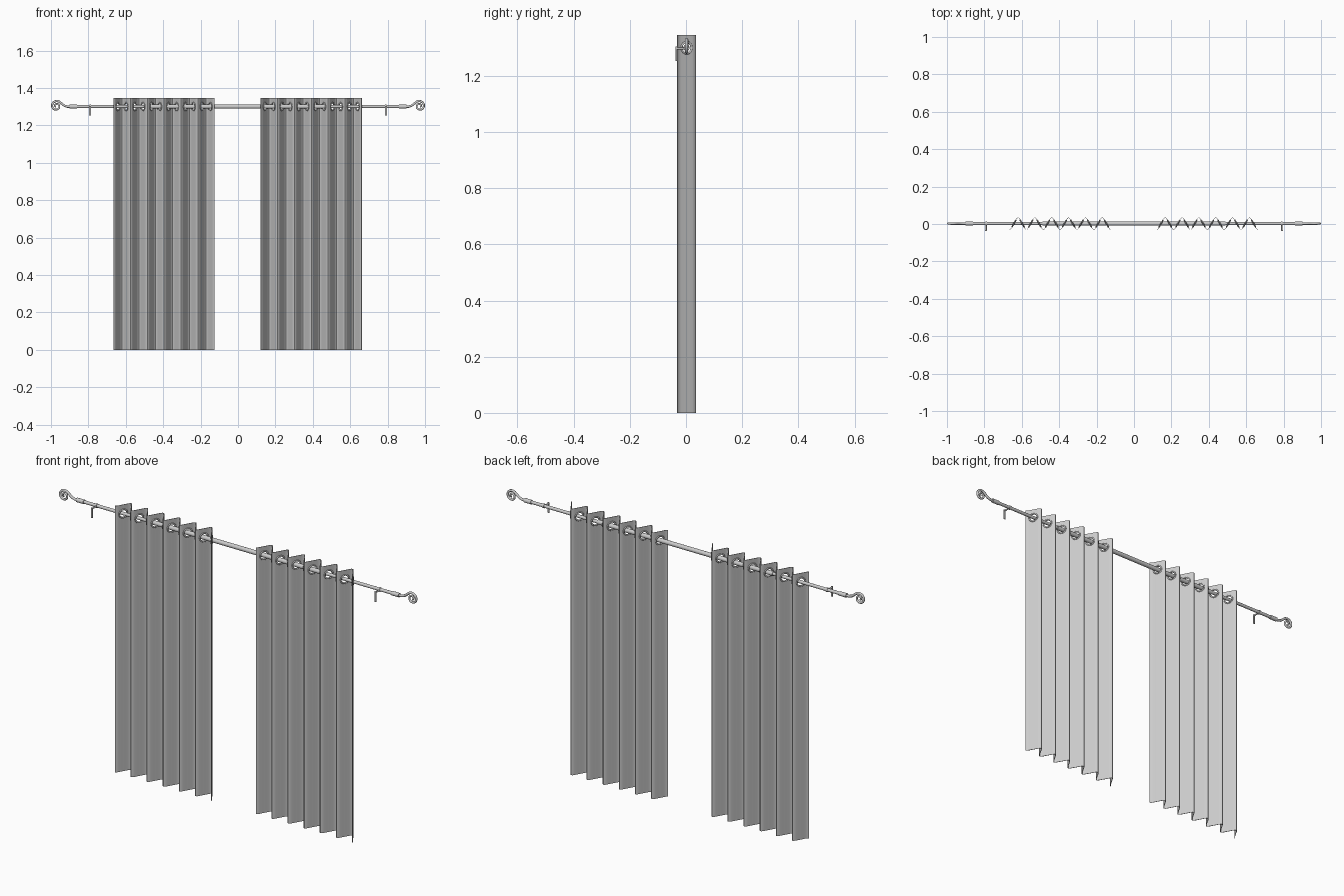
import bpy, bmesh, math
from mathutils import Vector, Matrix

if "Cube" in bpy.data.objects:
    bpy.data.objects.remove(bpy.data.objects["Cube"])

ROD_Y, ROD_Z = 0.002, 1.30
PERIOD, FOLDS, WIDTH, TOP = 0.09, 6, 0.54, 1.345
AMP, K = 0.0305, 0.06


def material(name, value):
    m = bpy.data.materials.new(name)
    m.diffuse_color = (value, value, value, 1)
    m.use_nodes = True
    m.node_tree.nodes["Principled BSDF"].inputs["Base Color"].default_value = m.diffuse_color
    return m


FABRIC = material("grey fabric", 0.6)
METAL = material("grey metal", 0.6)


def finish(ob, mat, angle=35):
    """Turn into a plain mesh, colour it and smooth it."""
    bpy.ops.object.select_all(action='DESELECT')
    ob.select_set(True)
    bpy.context.view_layer.objects.active = ob
    bpy.ops.object.convert(target='MESH')
    ob.data.materials.clear()
    ob.data.materials.append(mat)
    bpy.ops.object.shade_smooth_by_angle(angle=math.radians(angle))
    return ob


def new_object(name, bm):
    me = bpy.data.meshes.new(name)
    bmesh.ops.recalc_face_normals(bm, faces=bm.faces)
    bm.to_mesh(me)
    bm.free()
    ob = bpy.data.objects.new(name, me)
    bpy.context.collection.objects.link(ob)
    return ob


def bar(bm, centre, axis, radius, length, sides=20):
    """Add a capped cylinder along an axis."""
    rot = Vector((0, 0, 1)).rotation_difference(Vector(axis)).to_matrix().to_4x4()
    bmesh.ops.create_cone(bm, cap_ends=True, segments=sides, radius1=radius,
                          radius2=radius, depth=length,
                          matrix=Matrix.Translation(centre) @ rot)


def box(bm, centre, size):
    bmesh.ops.create_cube(bm, size=1, matrix=Matrix.Translation(centre) @ Matrix.Diagonal((*size, 1)))


def ring(bm, centre, axis, major, minor, sides=24, tube=8):
    """Add a torus around an axis."""
    rot = Vector((0, 0, 1)).rotation_difference(Vector(axis)).to_matrix()
    loops = []
    for i in range(sides):
        a = 2 * math.pi * i / sides
        loops.append([])
        for j in range(tube):
            b = 2 * math.pi * j / tube
            r = major + minor * math.cos(b)
            p = Vector((r * math.cos(a), r * math.sin(a), minor * math.sin(b)))
            loops[-1].append(bm.verts.new(rot @ p + Vector(centre)))
    for i in range(sides):
        for j in range(tube):
            p, q = loops[i], loops[(i + 1) % sides]
            bm.faces.new((p[j], q[j], q[(j + 1) % tube], p[(j + 1) % tube]))


def wave(t):
    return ROD_Y - AMP * (math.cos(t) + K * math.cos(3 * t))


def curtain(name, x0):
    # pleated cloth
    bm = bmesh.new()
    steps = FOLDS * 16
    rows = [[bm.verts.new((x0 + WIDTH * i / steps, wave(2 * math.pi * i / 16), z))
             for i in range(steps + 1)] for z in (0, 0.6, 1.24, TOP)]
    for low, high in zip(rows, rows[1:]):
        for i in range(steps):
            bm.faces.new((low[i], low[i + 1], high[i + 1], high[i]))
    cloth = new_object(name, bm)
    solid = cloth.modifiers.new("thickness", 'SOLIDIFY')
    solid.thickness, solid.offset = 0.002, 0

    # grommets and their holes, where the cloth crosses the rod
    slope = AMP * (1 - 3 * K) * 2 * math.pi / PERIOD
    holes, rings = bmesh.new(), bmesh.new()
    for n in range(FOLDS * 2):
        centre = (x0 + PERIOD * (0.25 + n / 2), ROD_Y, ROD_Z)
        axis = Vector((slope, -1 if n % 2 == 0 else 1, 0)).normalized()
        bar(holes, centre, axis, 0.019, 0.02)
        ring(rings, centre, axis, 0.0205, 0.004)
    cutter = new_object(name + "_cutter", holes)
    cutter.hide_render = True
    cut = cloth.modifiers.new("holes", 'BOOLEAN')
    cut.operation, cut.solver, cut.object = 'DIFFERENCE', 'EXACT', cutter
    finish(cloth, FABRIC)
    bpy.data.objects.remove(cutter)
    finish(new_object(name + "_grommets", rings), METAL, 60)


curtain("left_curtain", -0.665)
curtain("right_curtain", 0.122)

# telescoping rod: thick middle, thinner ends
bm = bmesh.new()
bar(bm, (0, ROD_Y, ROD_Z), (1, 0, 0), 0.011, 0.98)
bar(bm, (0, ROD_Y, ROD_Z), (1, 0, 0), 0.008, 1.78)
finish(new_object("rod", bm), METAL)

for side, label in ((-1, "left"), (1, "right")):
    # collar joining the finial
    bm = bmesh.new()
    bar(bm, (side * 0.88, ROD_Y, ROD_Z), (1, 0, 0), 0.0105, 0.04)
    finish(new_object(label + "_collar", bm), METAL)

    # scroll finial
    path = [(0.89, 1.30), (0.912, 1.30), (0.926, 1.304), (0.938, 1.312), (0.947, 1.32)]
    turns, count = math.radians(560), 48
    for i in range(count + 1):
        f = i / count
        a, r = math.radians(125) - turns * f, 0.028 - 0.023 * f
        path.append((0.971 + r * math.cos(a), 1.303 + r * math.sin(a)))
    cu = bpy.data.curves.new(label + "_finial", 'CURVE')
    cu.dimensions, cu.bevel_depth, cu.bevel_resolution = '3D', 0.0065, 3
    cu.use_fill_caps = True
    sp = cu.splines.new('POLY')
    sp.points.add(len(path) - 1)
    for i, (p, (x, z)) in enumerate(zip(sp.points, path)):
        p.co = (side * x, ROD_Y, z, 1)
        p.radius = 1 - 0.4 * i / len(path)
    ob = bpy.data.objects.new(label + "_finial", cu)
    bpy.context.collection.objects.link(ob)
    finish(ob, METAL, 60)

    # bracket: sleeve, arm and hanging plate
    x = side * 0.791
    bm = bmesh.new()
    bar(bm, (x, ROD_Y, ROD_Z), (1, 0, 0), 0.0105, 0.008)
    bar(bm, (x, -0.016, ROD_Z - 0.002), (0, 1, 0), 0.004, 0.036, 12)
    box(bm, (x, -0.0345, 1.278), (0.009, 0.004, 0.052))
    finish(new_object(label + "_bracket", bm), METAL)
